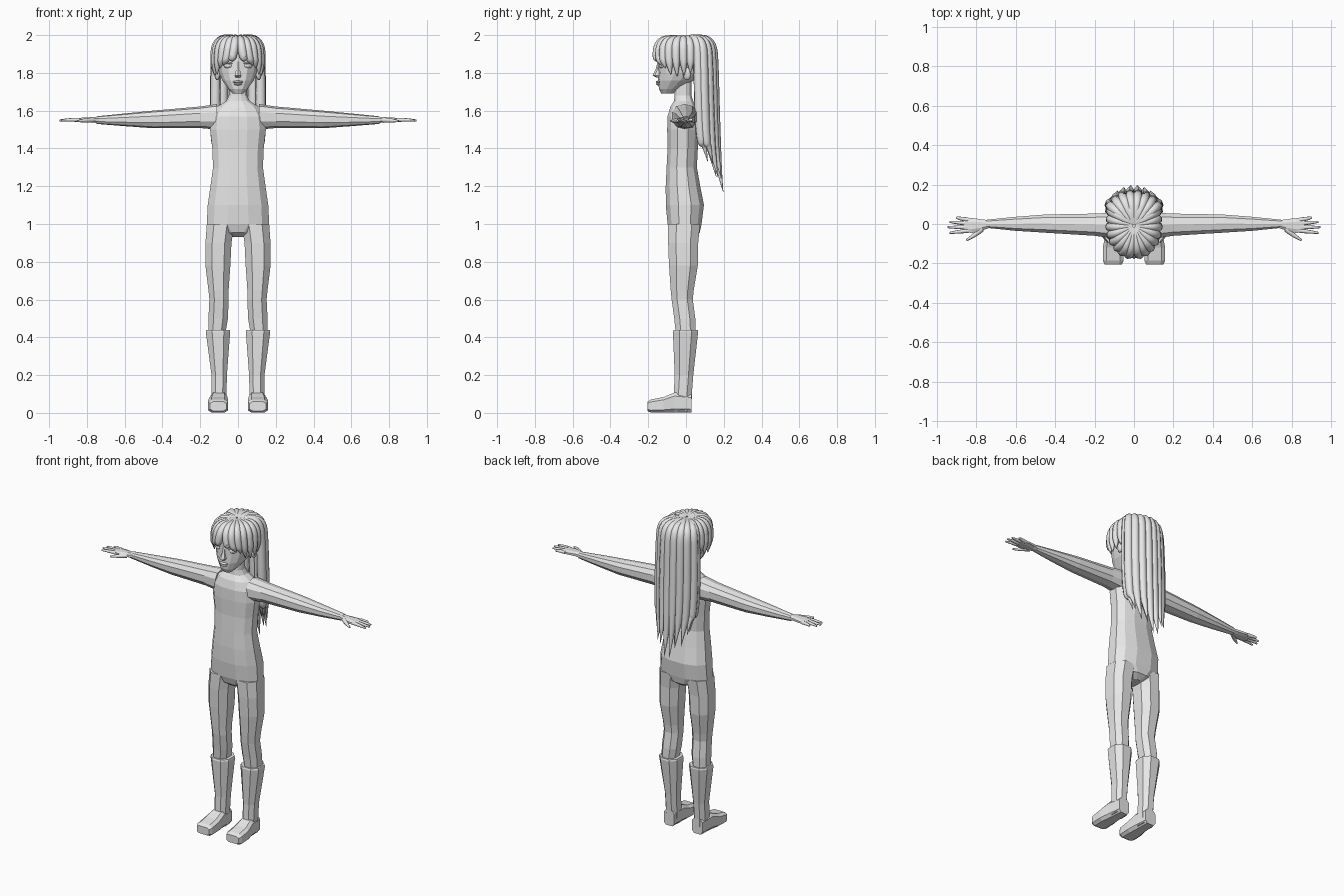
import bpy
import bmesh
from math import sin, cos, pi, sqrt, radians, copysign
from mathutils import Vector, Matrix

cube = bpy.data.objects.get("Cube")
if cube:
    bpy.data.objects.remove(cube, do_unlink=True)

grey = bpy.data.materials.new("plain_grey")
grey.use_nodes = True
grey.diffuse_color = (0.8, 0.8, 0.8, 1)
for node in grey.node_tree.nodes:
    if node.type == 'BSDF_PRINCIPLED':
        node.inputs["Base Color"].default_value = grey.diffuse_color


def add_object(name, mesh, mirror=False, smooth=False):
    """Link a mesh, colour it, and optionally mirror it over x or smooth it."""
    mesh.materials.clear()
    mesh.materials.append(grey)
    obj = bpy.data.objects.new(name, mesh)
    bpy.context.collection.objects.link(obj)
    for poly in mesh.polygons:
        poly.use_smooth = smooth
    if mirror:
        modifier = obj.modifiers.new("mirror", 'MIRROR')
        modifier.use_mirror_merge = False
    return obj


def loft(name, axis, rings, sides=10, power=2.4, mirror=False):
    """Skin rounded sections; a ring is (position, low_u, high_u, low_v, high_v)."""
    bm = bmesh.new()
    loops = []
    for t, u0, u1, v0, v1 in rings:
        loop = []
        for i in range(sides):
            a = 2 * pi * (i + 0.5) / sides
            c, s = cos(a), sin(a)
            u = (u0 + u1) / 2 + (u1 - u0) / 2 * copysign(abs(c) ** (2 / power), c)
            v = (v0 + v1) / 2 + (v1 - v0) / 2 * copysign(abs(s) ** (2 / power), s)
            co = {'x': (t, u, v), 'y': (u, t, v), 'z': (u, v, t)}[axis]
            loop.append(bm.verts.new(co))
        loops.append(loop)
    for low, high in zip(loops, loops[1:]):
        for i in range(sides):
            j = (i + 1) % sides
            bm.faces.new((low[i], low[j], high[j], high[i]))
    bm.faces.new(loops[0])
    bm.faces.new(loops[-1])
    bmesh.ops.recalc_face_normals(bm, faces=bm.faces)
    mesh = bpy.data.meshes.new(name)
    bm.to_mesh(mesh)
    bm.free()
    return add_object(name, mesh, mirror)


def blob(name, location, scale, tilt=0, mirror=True):
    """Scaled ball for small rounded features."""
    bm = bmesh.new()
    bmesh.ops.create_uvsphere(bm, u_segments=12, v_segments=8, radius=1)
    turn = Matrix.Rotation(radians(tilt), 4, 'Z')
    matrix = Matrix.Translation(location) @ turn @ Matrix.Diagonal((*scale, 1))
    bmesh.ops.transform(bm, matrix=matrix, verts=bm.verts)
    mesh = bpy.data.meshes.new(name)
    bm.to_mesh(mesh)
    bm.free()
    return add_object(name, mesh, mirror, smooth=True)


def strands(name, paths, depth):
    """Tapered round locks along smooth paths; a path is a list of (point, radius)."""
    curve = bpy.data.curves.new(name + "_path", 'CURVE')
    curve.dimensions = '3D'
    curve.bevel_depth = depth
    curve.bevel_resolution = 2
    curve.resolution_u = 4
    curve.use_fill_caps = True
    for path in paths:
        spline = curve.splines.new('NURBS')
        spline.points.add(len(path) - 1)
        for target, (point, radius) in zip(spline.points, path):
            target.co = (*point, 1)
            target.radius = radius
        spline.use_endpoint_u = True
        spline.order_u = 3
    helper = bpy.data.objects.new(name + "_path", curve)
    bpy.context.collection.objects.link(helper)
    graph = bpy.context.evaluated_depsgraph_get()
    mesh = bpy.data.meshes.new_from_object(helper.evaluated_get(graph))
    bpy.data.objects.remove(helper, do_unlink=True)
    return add_object(name, mesh, smooth=True)


# Torso and neck
torso = [(.93, .035, -.05, .04), (.955, .1, -.085, .075), (1, .17, -.1, .085),
         (1.1, .165, -.11, .098), (1.2, .15, -.11, .078), (1.3, .136, -.105, .06),
         (1.4, .14, -.1, .065), (1.5, .152, -.102, .07), (1.57, .145, -.1, .068),
         (1.62, .115, -.085, .055), (1.65, .065, -.065, .04), (1.68, .05, -.062, .03),
         (1.77, .05, -.062, .03)]
loft("torso", 'z', [(z, -w, w, f, b) for z, w, f, b in torso], sides=12)

# Legs
loft("legs", 'z', [
    (.44, .06, .16, -.06, .055), (.5, .05, .16, -.066, .053),
    (.6, .046, .155, -.08, .04), (.65, .046, .16, -.085, .045),
    (.78, .036, .177, -.095, .068), (.9, .03, .177, -.1, .07),
    (1, .015, .17, -.1, .08)], sides=8, mirror=True)

# Boots with a flared shaft and a boxy foot
loft("boot_shafts", 'z', [
    (.01, .06, .14, -.07, .033), (.1, .058, .142, -.068, .034),
    (.2, .056, .143, -.063, .042), (.43, .037, .175, -.074, .069),
    (.44, .04, .172, -.07, .066)], sides=8, mirror=True)
loft("boot_feet", 'y', [
    (-.205, .06, .15, .01, .06), (-.185, .05, .16, 0, .072),
    (-.12, .05, .16, 0, .085), (-.06, .056, .148, 0, .11),
    (.03, .062, .138, 0, .1)], sides=8, power=4, mirror=True)

# Arms and palms
loft("arms", 'x', [
    (.11, -.075, .06, 1.5, 1.635), (.2, -.062, .055, 1.508, 1.622),
    (.45, -.046, .05, 1.507, 1.6), (.6, -.036, .038, 1.518, 1.585),
    (.75, -.02, .022, 1.53, 1.57)], mirror=True)
loft("palms", 'x', [
    (.73, -.02, .02, 1.532, 1.57), (.77, -.035, .025, 1.537, 1.567),
    (.82, -.048, .033, 1.538, 1.564), (.865, -.043, .03, 1.54, 1.56)],
    sides=8, mirror=True)

# Fingers and thumbs, spread in a fan
digits = []
for side in (1, -1):
    for y, reach, spread in ((.022, .9, .034), (.002, .935, .011),
                             (-.017, .945, -.016), (-.034, .935, -.045)):
        digits.append([((side * .84, y, 1.551), 1.1),
                       ((side * .89, (y + spread) / 2, 1.553), 1),
                       ((side * reach, spread, 1.548), .5)])
    digits.append([((side * .77, -.025, 1.55), 1.4),
                   ((side * .81, -.06, 1.548), 1.2),
                   ((side * .85, -.082, 1.545), .5)])
strands("fingers", digits, .01)

# Head
head = [(1.69, .028, -.13, -.07), (1.715, .052, -.143, -.03), (1.76, .085, -.148, .04),
        (1.8, .102, -.147, .085), (1.85, .113, -.146, .105), (1.91, .115, -.145, .11),
        (1.955, .09, -.115, .09), (1.98, .05, -.06, .05)]
loft("head", 'z', [(z, -w, w, f, b) for z, w, f, b in head], sides=14, power=2.2)

# Face features
loft("nose", 'z', [
    (1.776, -.014, .014, -.158, -.12), (1.786, -.02, .02, -.178, -.12),
    (1.82, -.011, .011, -.16, -.12), (1.86, -.009, .009, -.15, -.12)], sides=6)
blob("upper_lip", (0, -.146, 1.752), (.028, .014, .007), mirror=False)
blob("lower_lip", (0, -.145, 1.741), (.023, .014, .007), mirror=False)
blob("eyes", (.054, -.13, 1.838), (.023, .01, .013), tilt=22)
blob("pupils", (.053, -.138, 1.838), (.009, .004, .011), tilt=22)
blob("upper_eyelids", (.055, -.132, 1.852), (.028, .013, .004), tilt=22)
blob("eyebrows", (.053, -.134, 1.874), (.03, .012, .004), tilt=22)
blob("ears", (.11, .005, 1.795), (.014, .022, .034), tilt=-15)

# Fringe locks fanning from the crown to the temples
fringe = []
for side in (1, -1):
    for angle, drop, sweep in ((9, 1.875, 14), (24, 1.84, 14), (40, 1.825, 9),
                               (56, 1.79, 6), (72, 1.78, 4), (88, 1.785, 2),
                               (103, 1.8, 0)):
        path = []
        for turn, spread, z, radius in ((0, .05, 1.982, .5), (0, .62, 1.988, .8),
                                        (0, .94, 1.95, 1), (.3, 1, 1.88, .95),
                                        (.7, 1.02, (1.88 + drop) / 2, .7),
                                        (1, 1, drop, .06)):
            a = radians(angle + sweep * turn)
            path.append(((side * .125 * spread * sin(a),
                          -.01 - .15 * spread * cos(a), z), radius))
        fringe.append(path)
strands("hair_fringe", fringe, .024)

# Long locks falling down the back, an outer layer over an inner one
back = []
for layer, offsets in enumerate(((.018, .054, .087, .114), (.03, .075, .112))):
    for side in (1, -1):
        for i, x in enumerate(offsets):
            y = .148 * sqrt(1 - (x / .145) ** 2) - .035 * layer
            y = max(y, .065)
            tip = 1.17 + .04 * i + .08 * layer + .03 * (i % 2)
            x *= side
            back.append([((x * .1, 0, 1.98), .5), ((x * .6, y * .5, 1.99), .8),
                         ((x, y * .95, 1.96), 1), ((x * 1.05, y, 1.85), 1.05),
                         ((x * 1.08, y + .005, 1.6), 1.1),
                         ((x * 1.05, y + .015, 1.42), .95),
                         ((x, y + .03, tip + .1), .55),
                         ((x * .95, y + .05, tip), .04)])
strands("hair_back", back, .025)
